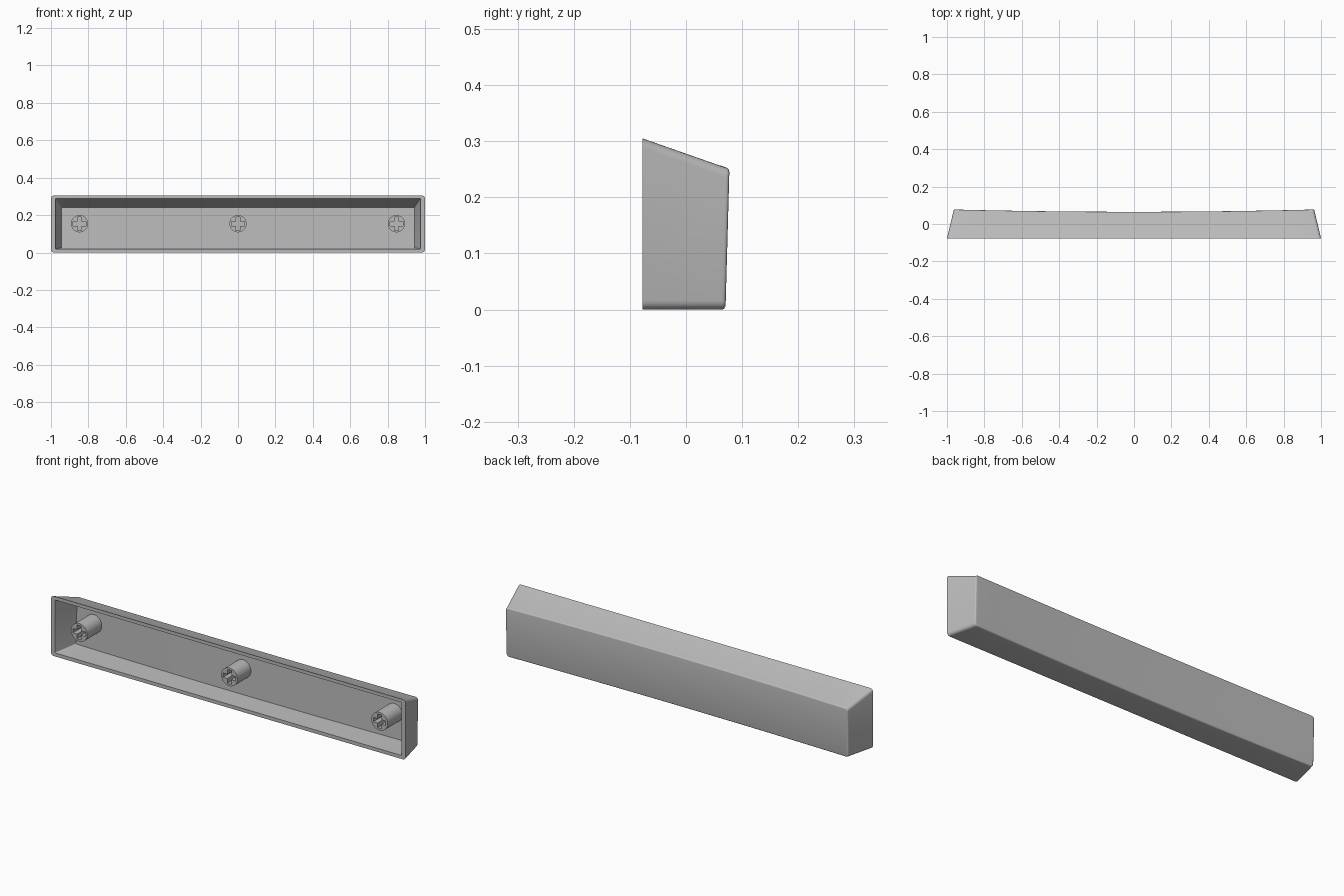
import bpy, bmesh, math

if "Cube" in bpy.data.objects:
    bpy.data.objects.remove(bpy.data.objects["Cube"])

grey = bpy.data.materials.new("light_grey")
grey.diffuse_color = (0.5, 0.5, 0.5, 1)
grey.use_nodes = True
grey.node_tree.nodes["Principled BSDF"].inputs["Base Color"].default_value = grey.diffuse_color

FRONT, BOW = -0.0775, 0.0133


def back_y(x, z, base):
    """Back surface: bowed along x, leaning slightly outward at the top."""
    return base + BOW * x * x - 0.028 * (0.25 - z)


def ring(bm, hx, z0, z1, r, yfunc, lift=0.0):
    """Rounded rectangle; top and bottom chains share the same x columns."""
    arc = [(-hx + r - r * math.cos(a), r - r * math.sin(a))
           for a in (math.radians(90 * i / 5) for i in range(6))]
    span = [(-hx + r + 2 * (hx - r) * i / 24, 0.0) for i in range(1, 24)]
    chain = arc + span + [(-x, d) for x, d in reversed(arc)]
    pts = [(x, z1 - d + lift * (0.93 - x * x)) for x, d in chain]
    pts += [(x, z0 + d) for x, d in reversed(chain)]
    return [bm.verts.new((x, yfunc(x, z), z)) for x, z in pts]


def finish(bm, name):
    bmesh.ops.recalc_face_normals(bm, faces=bm.faces)
    me = bpy.data.meshes.new(name)
    bm.to_mesh(me)
    bm.free()
    ob = bpy.data.objects.new(name, me)
    bpy.context.collection.objects.link(ob)
    me.materials.append(grey)
    return ob


def smooth(ob):
    bpy.ops.object.select_all(action='DESELECT')
    ob.select_set(True)
    bpy.context.view_layer.objects.active = ob
    bpy.ops.object.shade_smooth_by_angle(angle=math.radians(30))


# Hollow shell: rounded back edge, outer walls, rim, inner walls, floor
bm = bmesh.new()
rings = []
b = 0.007
for k in range(5):
    a = math.radians(90 - 22.5 * k)
    i = b * (1 - math.cos(a))
    drop = b * (1 - math.sin(a))
    rings.append(ring(bm, 0.965 - i, i, 0.253 - i, 0.016 - i,
                      lambda x, z, d=drop: back_y(x, z, 0.0652) - d, 0.35 * BOW))
rings.append(ring(bm, 1.0, 0.0, 0.305, 0.016, lambda x, z: FRONT))
rings.append(ring(bm, 0.977, 0.018, 0.288, 0.004, lambda x, z: FRONT))
rings.append(ring(bm, 0.945, 0.025, 0.241, 0.004,
                  lambda x, z: back_y(x, z, 0.041)))
for p, q in zip(rings, rings[1:]):
    n = len(p)
    for j in range(n):
        bm.faces.new((p[j], p[(j + 1) % n], q[(j + 1) % n], q[j]))
for cap in (rings[0], rings[-1]):
    n = len(cap)
    for j in range(n // 2 - 1):
        bm.faces.new((cap[j], cap[j + 1], cap[n - 2 - j], cap[n - 1 - j]))
smooth(finish(bm, "key_shell"))


def prism(name, outline, y0, y1):
    """Extrude an outline of (x, z) points along y."""
    bm = bmesh.new()
    face = bm.faces.new([bm.verts.new((x, y0, z)) for x, z in outline])
    out = bmesh.ops.extrude_face_region(bm, geom=[face])
    verts = [v for v in out["geom"] if isinstance(v, bmesh.types.BMVert)]
    bmesh.ops.translate(bm, verts=verts, vec=(0, y1 - y0, 0))
    return finish(bm, name)


# Three round stems, each with a cross-shaped socket
w, l = 0.011, 0.035
quarter = [(l, -w), (l, w), (w, w)]
circle = [(0.046 * math.cos(math.tau * i / 40), 0.046 * math.sin(math.tau * i / 40))
          for i in range(40)]
cross = []
for k in range(4):
    c, s = round(math.cos(k * math.pi / 2)), round(math.sin(k * math.pi / 2))
    cross += [(x * c - z * s, x * s + z * c) for x, z in quarter]

for side, cx in (("left", -0.847), ("middle", 0.0), ("right", 0.847)):
    place = lambda pts: [(x + cx, z + 0.154) for x, z in pts]
    stem = prism(side + "_stem", place(circle), -0.07, 0.042 + BOW * cx * cx)
    cutter = prism(side + "_socket_cutter", place(cross), -0.09, -0.005)
    mod = stem.modifiers.new("socket", 'BOOLEAN')
    mod.operation = 'DIFFERENCE'
    mod.solver = 'EXACT'
    mod.object = cutter
    bpy.context.view_layer.objects.active = stem
    bpy.ops.object.modifier_apply(modifier="socket")
    bpy.data.objects.remove(cutter)
    smooth(stem)
